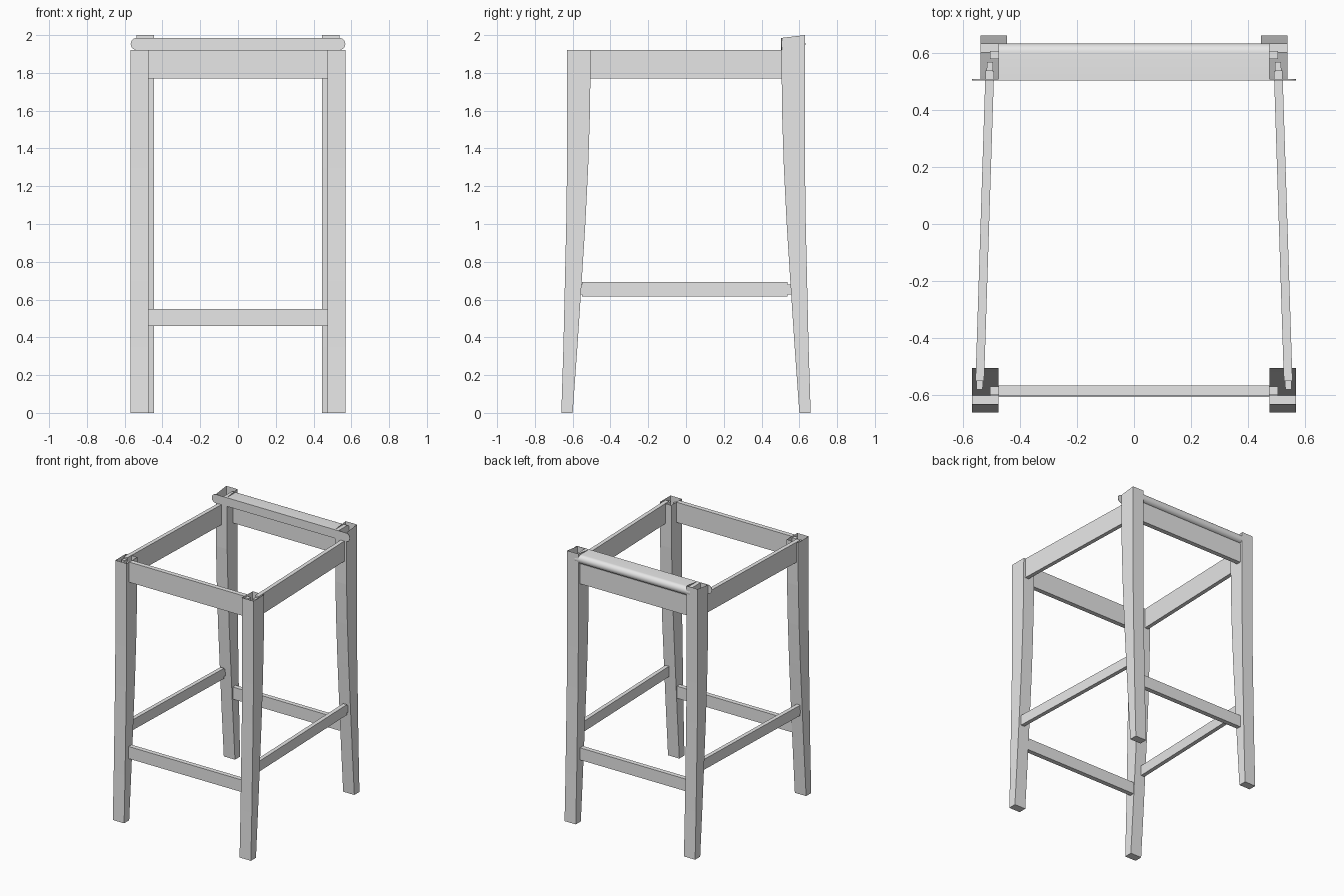
import bpy, bmesh, math
from mathutils import Vector

cube = bpy.data.objects.get("Cube")
if cube:
    bpy.data.objects.remove(cube, do_unlink=True)

grey = bpy.data.materials.new("plain_grey")
grey.use_nodes = True
grey.diffuse_color = (0.8, 0.8, 0.8, 1)
grey.node_tree.nodes["Principled BSDF"].inputs["Base Color"].default_value = (0.8, 0.8, 0.8, 1)


def finish(name, bm):
    bmesh.ops.recalc_face_normals(bm, faces=bm.faces)
    mesh = bpy.data.meshes.new(name)
    bm.to_mesh(mesh)
    bm.free()
    mesh.materials.append(grey)
    obj = bpy.data.objects.new(name, mesh)
    bpy.context.collection.objects.link(obj)
    return obj


def loft(name, rings, cap_end=True):
    """Skin equal-length rings; the first is always capped."""
    bm = bmesh.new()
    loops = [[bm.verts.new(p) for p in ring] for ring in rings]
    for a, b in zip(loops, loops[1:]):
        for i in range(len(a)):
            j = (i + 1) % len(a)
            bm.faces.new((a[i], a[j], b[j], b[i]))
    bm.faces.new(loops[0])
    if cap_end:
        bm.faces.new(loops[-1])
    return finish(name, bm)


# Curved tapering legs: height, outer depth, inner depth; hollow at the top
LEG = [(0, .66, .60), (.35, .649, .575), (.7, .641, .552), (1.0, .634, .533),
       (1.3, .63, .518), (1.6, .63, .508), (1.92, .63, .505)]


def leg(name, side, end, x_in, x_out, top_in, top_out):
    rings = []
    for i, (z, out, inn) in enumerate(LEG):
        last = i == len(LEG) - 1
        zi, zo = (top_in, top_out) if last else (z, z)
        rings.append([(side * x_in, end * inn, zi), (side * x_out, end * inn, zi),
                      (side * x_out, end * out, zo), (side * x_in, end * out, zo)])
    loft(name, rings, cap_end=False)


def beam(name, a, b, thick, z0, z1):
    """Upright board between two plan points, with a slimmer tenon at each end."""
    a, b = Vector((*a, 0)), Vector((*b, 0))
    along = (b - a).normalized()
    across = Vector((-along.y, along.x, 0))

    def ring(p, t, low, high):
        return [p + across * s * t / 2 + Vector((0, 0, z))
                for s, z in ((-1, low), (1, low), (1, high), (-1, high))]

    inset = 0.012
    full = (thick, z0, z1)
    slim = (thick - 0.008, z0 + inset, z1 - inset)
    tenon = along * 0.03
    loft(name, [ring(a, *slim), ring(a + tenon, *slim), ring(a + tenon, *full),
                ring(b - tenon, *full), ring(b - tenon, *slim), ring(b, *slim)])


for side, word in ((1, "left"), (-1, "right")):
    leg("front_leg_" + word, side, -1, .475, .568, 1.92, 1.92)
    leg("back_leg_" + word, side, 1, .445, .537, 1.985, 2.0)
    # Side boards splay outwards to the front
    ends = ((side * .541, -.58), (side * .504, .567))
    beam("side_apron_" + word, *ends, .03, 1.77, 1.92)
    beam("side_stretcher_" + word, *ends, .03, .615, .692)

# Front and back boards
for word, y_top, y_low in (("front", -.583, -.588), ("back", .592, .592)):
    beam(word + "_apron", (-.505, y_top), (.505, y_top), .035, 1.77, 1.92)
    beam(word + "_stretcher", (-.505, y_low), (.505, y_low), .035, .46, .55)

# Back roll: flat front and rounded rear
R, MID = 0.032, 1.953
section = [(.507, MID + R), (.507, MID - R)]
for i in range(17):
    t = -math.pi / 2 + math.pi * i / 16
    section.append((.6 + R * math.cos(t), MID + R * math.sin(t)))
roll = loft("back_roll", [[(x, y, z) for y, z in section] for x in (-.474, .474)])

# Thin round-ended plate on the front of the roll
outline = []
for s in (1, -1):
    for i in range(13):
        t = -math.pi / 2 + math.pi * i / 12
        outline.append((s * (.568 - R + R * math.cos(t)), MID + s * R * math.sin(t)))
loft("back_roll_plate", [[(x, y, z) for x, z in outline] for y in (.503, .507)])

bpy.ops.object.select_all(action="DESELECT")
roll.select_set(True)
bpy.context.view_layer.objects.active = roll
bpy.ops.object.shade_smooth_by_angle(angle=math.radians(30))
